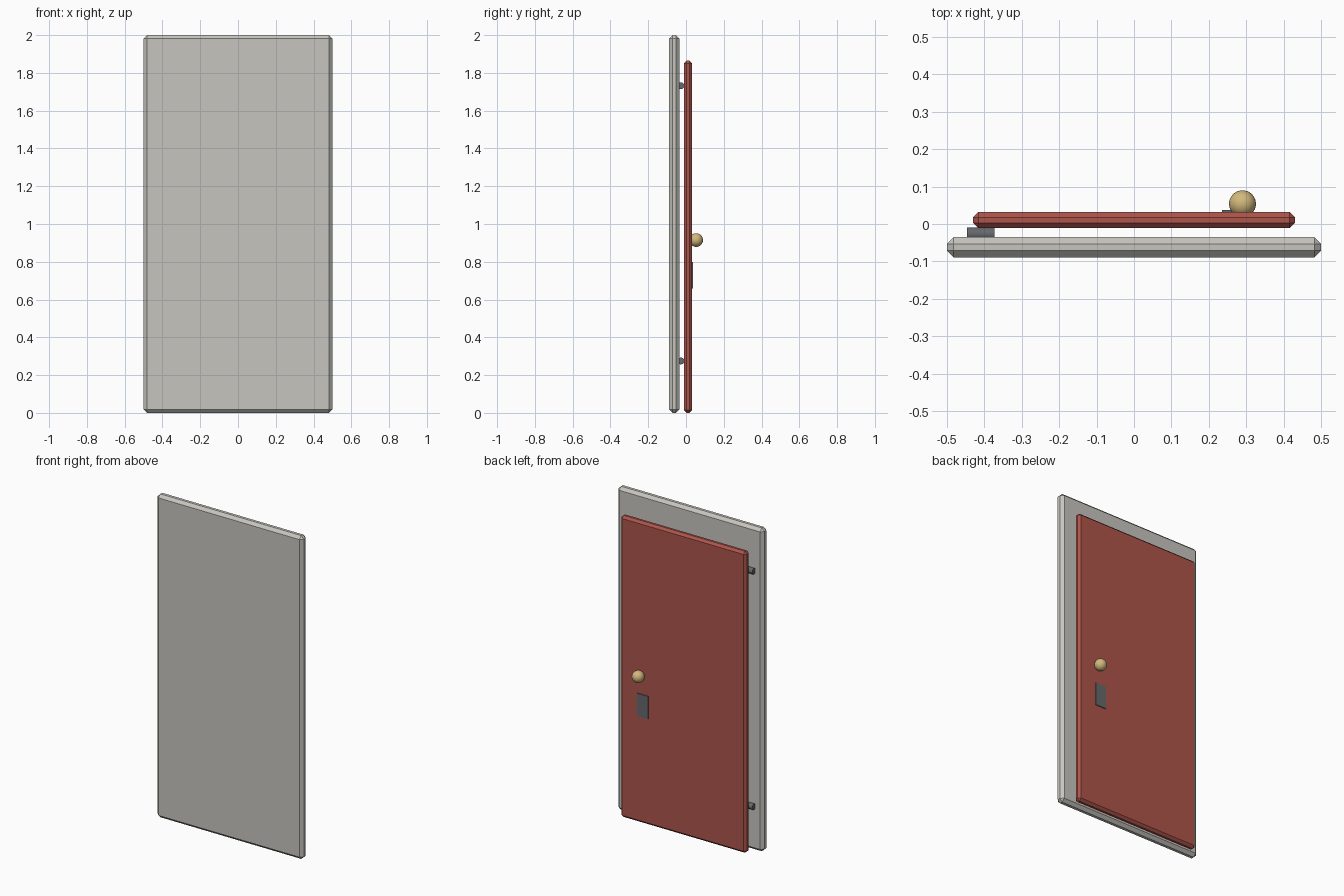
import bpy
import math
from mathutils import Vector

cube = bpy.data.objects.get("Cube")
if cube:
    bpy.data.objects.remove(cube, do_unlink=True)


def material(name, rgb):
    m = bpy.data.materials.new(name)
    m.use_nodes = True
    m.diffuse_color = (*rgb, 1)
    m.node_tree.nodes["Principled BSDF"].inputs["Base Color"].default_value = (*rgb, 1)
    return m


GREY = material("warm light grey", (0.57, 0.56, 0.52))
RED = material("brick red", (0.42, 0.09, 0.07))
STEEL = material("dark steel", (0.13, 0.14, 0.15))
BRASS = material("pale brass", (0.64, 0.48, 0.2))


def finish(name, mat):
    ob = bpy.context.object
    ob.name = ob.data.name = name
    ob.data.materials.append(mat)
    return ob


def slab(name, low, high, mat, chamfer=0):
    """Box between two corners, with optional chamfered edges."""
    low, high = Vector(low), Vector(high)
    bpy.ops.mesh.primitive_cube_add(size=1, location=(low + high) / 2)
    ob = finish(name, mat)
    ob.scale = high - low
    bpy.ops.object.transform_apply(location=False, rotation=False, scale=True)
    if chamfer:
        bevel = ob.modifiers.new("chamfer", "BEVEL")
        bevel.width = chamfer
        bevel.segments = 1
    return ob


# Backing panel and door leaf
slab("back_panel", (-0.5, -0.089, 0), (0.5, -0.035, 2), GREY, 0.018)
slab("door_leaf", (-0.43, -0.011, 0), (0.43, 0.032, 1.865), RED, 0.0142)

# Hinges joining the leaf to the panel
for label, z in (("lower", 0.275), ("upper", 1.732)):
    bpy.ops.mesh.primitive_cylinder_add(
        vertices=24, radius=0.018, depth=0.074,
        location=(-0.41, -0.027, z), rotation=(0, math.pi / 2, 0))
    finish(label + "_hinge", STEEL)
    bpy.ops.object.shade_smooth_by_angle()

# Lock plate and knob
slab("lock_plate", (0.235, 0.03, 0.658), (0.31, 0.037, 0.8), STEEL)
bpy.ops.mesh.primitive_uv_sphere_add(
    segments=32, ring_count=16, radius=0.036, location=(0.29, 0.054, 0.915))
finish("door_knob", BRASS)
bpy.ops.object.shade_smooth()
